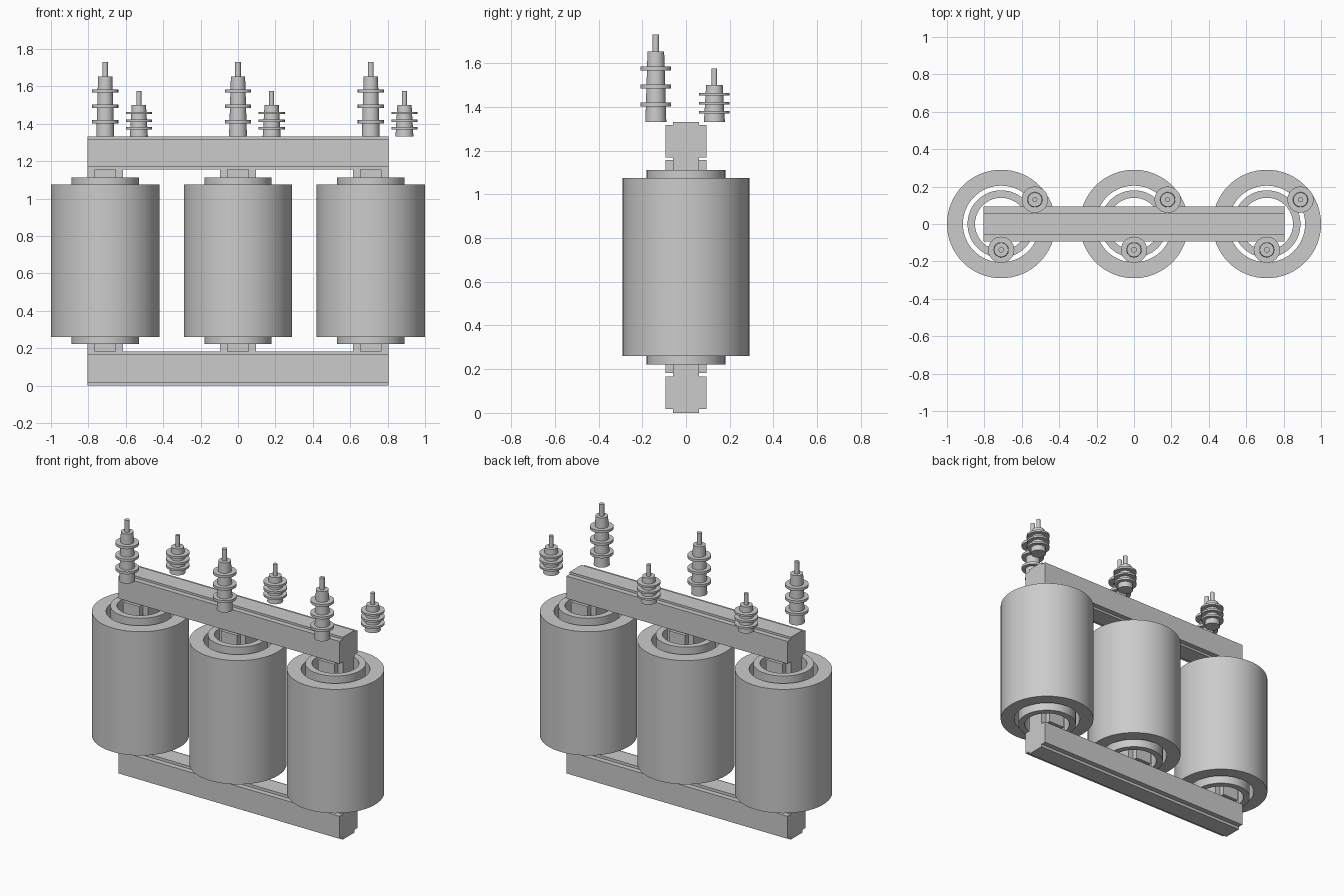
import bpy, bmesh, math
from mathutils import Vector

if "Cube" in bpy.data.objects:
    bpy.data.objects.remove(bpy.data.objects["Cube"])


def make_object(name, bm, smooth=False):
    bmesh.ops.recalc_face_normals(bm, faces=bm.faces)
    me = bpy.data.meshes.new(name)
    bm.to_mesh(me)
    bm.free()
    ob = bpy.data.objects.new(name, me)
    bpy.context.collection.objects.link(ob)
    if smooth:
        bpy.ops.object.select_all(action='DESELECT')
        ob.select_set(True)
        bpy.context.view_layer.objects.active = ob
        bpy.ops.object.shade_smooth_by_angle(angle=math.radians(30))
    return ob


def lathe(name, profile, loc, closed=False, steps=48):
    """Spin an (r, z) profile around a vertical axis."""
    bm = bmesh.new()
    verts = [bm.verts.new((r, 0, z)) for r, z in profile]
    edges = [bm.edges.new(p) for p in zip(verts, verts[1:])]
    if closed:
        edges.append(bm.edges.new((verts[-1], verts[0])))
    bmesh.ops.spin(bm, geom=verts + edges, cent=(0, 0, 0), axis=(0, 0, 1),
                   angle=math.tau, steps=steps, use_duplicate=False)
    bmesh.ops.remove_doubles(bm, verts=bm.verts, dist=1e-5)
    ob = make_object(name, bm, True)
    ob.location = loc
    return ob


def stepped_bar(name, a, b, c, d, start, along):
    """Extrude a cross of the rectangles a x b (wide) and c x d (tall), half sizes."""
    quarter = [(a, b), (c, b), (c, d)]
    pts = quarter + [(-x, y) for x, y in reversed(quarter)]
    pts += [(-x, -y) for x, y in quarter] + [(x, -y) for x, y in reversed(quarter)]
    along, start = Vector(along), Vector(start)
    bm = bmesh.new()
    vs = []
    for p, q in pts:
        offset = Vector((0, p, q)) if along.x else Vector((p, q, 0))
        vs.append(bm.verts.new(start + offset))
    face = bm.faces.new(vs)
    ext = bmesh.ops.extrude_face_region(bm, geom=[face], use_keep_orig=True)
    bmesh.ops.translate(bm, vec=along,
                        verts=[g for g in ext['geom'] if isinstance(g, bmesh.types.BMVert)])
    return make_object(name, bm)


def tube(name, r_in, r_out, z0, z1, x):
    lathe(name, [(r_in, z0), (r_out, z0), (r_out, z1), (r_in, z1)], (x, 0, 0), True, 64)


def bushing(name, loc, r0, r1, height, sheds, shed_r, thick, rod_r, rod_top):
    """Tapered insulator with disc sheds and a terminal rod."""
    def body_r(z):
        return r0 + (r1 - r0) * z / height
    profile = [(0, 0), (r0, 0)]
    for z in sheds:
        lo, hi = z - thick / 2, z + thick / 2
        profile += [(body_r(lo), lo), (shed_r, lo), (shed_r, hi), (body_r(hi), hi)]
    profile += [(r1, height), (rod_r, height), (rod_r, rod_top), (0, rod_top)]
    lathe(name, profile, loc)


# Stepped core yokes
for name, z in (("lower_yoke", 0.092), ("upper_yoke", 1.243)):
    stepped_bar(name, 0.094, 0.074, 0.06, 0.092 if z < 1 else 0.088,
                (-0.805, 0, z), (1.61, 0, 0))

# Three phases: core leg, windings and bushings
for i, x in enumerate((-0.71, 0, 0.71), 1):
    stepped_bar(f"core_leg_{i}", 0.095, 0.058, 0.058, 0.094, (x, 0, 0.182), (0, 0, 0.975))
    tube(f"inner_winding_{i}", 0.14, 0.18, 0.222, 1.112, x)
    tube(f"outer_winding_{i}", 0.205, 0.29, 0.26, 1.075, x)
    bushing(f"tall_bushing_{i}", (x, -0.138, 1.331), 0.048, 0.038, 0.322,
            (0.08, 0.163, 0.245), 0.07, 0.017, 0.015, 0.4)
    bushing(f"short_bushing_{i}", (x + 0.18, 0.13, 1.331), 0.048, 0.038, 0.17,
            (0.045, 0.086, 0.127), 0.07, 0.013, 0.013, 0.245)
